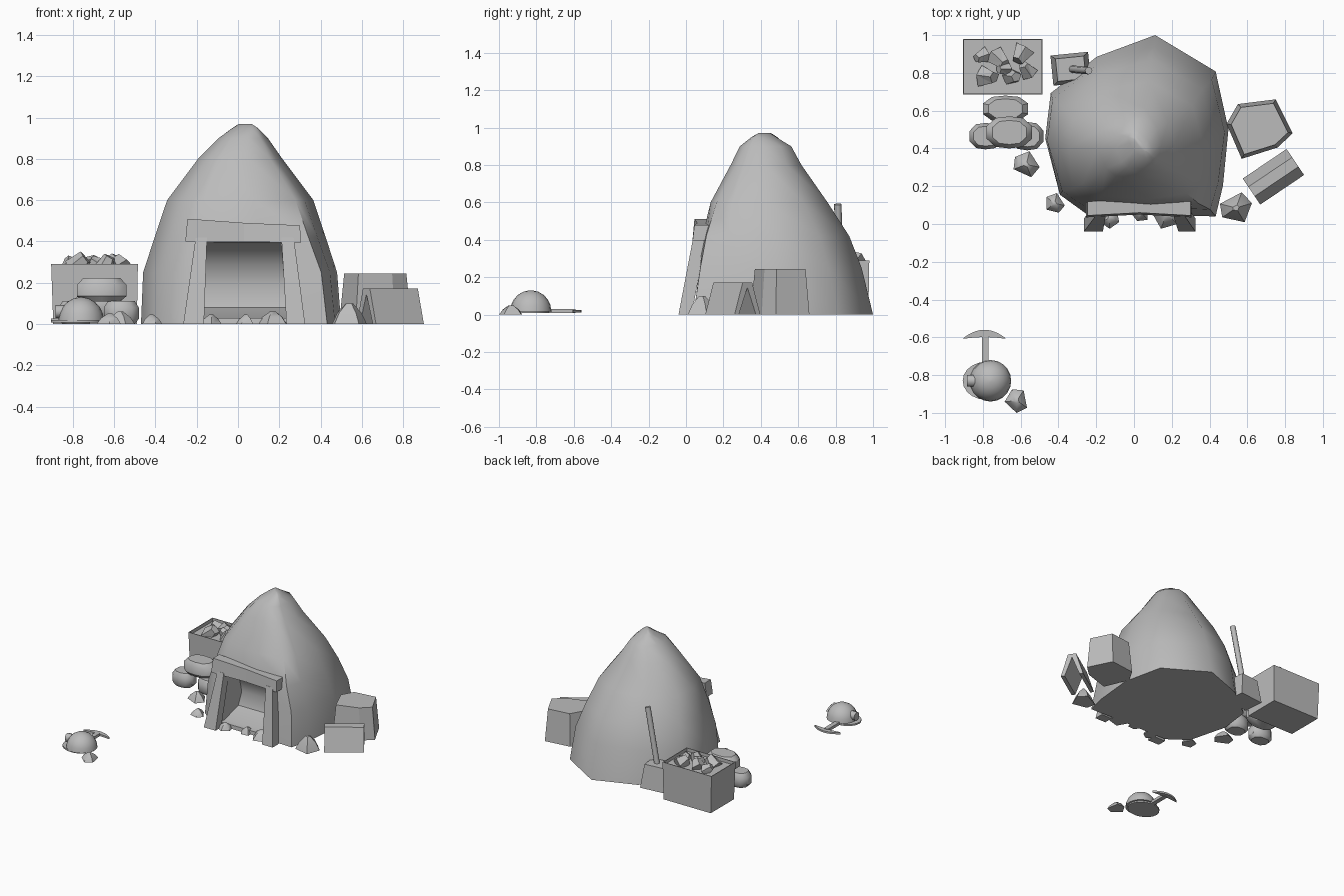
import bpy, bmesh, math, random
from mathutils import Vector, Matrix

cube = bpy.data.objects.get("Cube")
if cube:
    bpy.data.objects.remove(cube, do_unlink=True)

grey = bpy.data.materials.new("stone_grey")
grey.use_nodes = True
tone = (0.5, 0.5, 0.5, 1)
grey.diffuse_color = tone
grey.node_tree.nodes["Principled BSDF"].inputs["Base Color"].default_value = tone


def finish(name, bm, smooth=None):
    bmesh.ops.recalc_face_normals(bm, faces=bm.faces)
    mesh = bpy.data.meshes.new(name)
    bm.to_mesh(mesh)
    bm.free()
    mesh.materials.append(grey)
    ob = bpy.data.objects.new(name, mesh)
    bpy.context.collection.objects.link(ob)
    if smooth:
        shade(ob, smooth)
    return ob


def shade(ob, degrees):
    bpy.ops.object.select_all(action='DESELECT')
    ob.select_set(True)
    bpy.context.view_layer.objects.active = ob
    bpy.ops.object.shade_smooth_by_angle(angle=math.radians(degrees))


def loft(name, rings, smooth=None):
    """Skin a stack of equal-sized rings and close both ends."""
    bm = bmesh.new()
    loops = [[bm.verts.new(p) for p in ring] for ring in rings]
    n = len(loops[0])
    for a, b in zip(loops, loops[1:]):
        for i in range(n):
            j = (i + 1) % n
            bm.faces.new((a[i], a[j], b[j], b[i]))
    bm.faces.new(loops[0])
    bm.faces.new(loops[-1])
    return finish(name, bm, smooth)


def rect(x0, x1, y0, y1, z):
    return [(x0, y0, z), (x1, y0, z), (x1, y1, z), (x0, y1, z)]


def chunk(name, pos, size, seed):
    """Angular lump: a randomly turned, tapered and skewed block."""
    rng = random.Random(seed)
    bm = bmesh.new()
    bmesh.ops.create_cone(bm, cap_ends=True, segments=5, radius1=1, radius2=0.6, depth=1.5)
    turn = Matrix.Rotation(rng.uniform(0, 6), 3, 'Z') @ Matrix.Rotation(rng.uniform(0.4, 1.2), 3, 'X')
    for v in bm.verts:
        p = turn @ (v.co * rng.uniform(0.85, 1.1))
        v.co = [c + s * q for c, s, q in zip(pos, size, p)]
    bmesh.ops.triangulate(bm, faces=[f for f in bm.faces if len(f.verts) == 4])
    return finish(name, bm)


def ground_rock(name, x, y, radius, height, seed):
    """Low mound with a five-sided outline standing on the ground."""
    rng = random.Random(seed)
    turns = [seed + (k + rng.uniform(-0.2, 0.2)) * math.tau / 5 for k in range(5)]
    return loft(name, [[(x + radius * s * math.cos(a), y + radius * s * math.sin(a), height * h)
                        for a in turns] for h, s in ((0, 1), (0.55, 0.68), (1, 0.2))], 45)


def rod(name, a, b, radius, sides=8):
    a, b = Vector(a), Vector(b)
    bm = bmesh.new()
    turn = (b - a).to_track_quat('Z', 'Y').to_matrix().to_4x4()
    bmesh.ops.create_cone(bm, cap_ends=True, segments=sides, radius1=radius, radius2=radius,
                          depth=(b - a).length, matrix=Matrix.Translation((a + b) / 2) @ turn)
    return finish(name, bm, 50)


# Mountain: a footprint that narrows and rounds off as it rises to a short diagonal ridge
footprint = [(0.6, 1), (0.93, 0.8), (1, 0.48), (0.97, 0.17), (0.93, 0), (0.6, 0.01),
             (0.23, 0.01), (0.08, 0.12), (0, 0.43), (0.03, 0.68), (0.28, 0.88)]
levels = [(0, -0.47, 0.5, 0.04, 1), (0.25, -0.46, 0.48, 0.065, 0.94),
          (0.42, -0.405, 0.425, 0.08, 0.875), (0.6, -0.345, 0.365, 0.125, 0.76),
          (0.8, -0.195, 0.215, 0.235, 0.62), (0.9, -0.095, 0.145, 0.285, 0.565)]


def mountain_ring(z, x0, x1, y0, y1):
    ring, roundness = [], min(0.85, max(0, z - 0.15) * 1.1)
    for u, v in footprint:
        a = math.atan2(v - 0.5, u - 0.5)
        u += (0.5 + 0.5 * math.cos(a) - u) * roundness
        v += (0.5 + 0.5 * math.sin(a) - v) * roundness
        ring.append((x0 + u * (x1 - x0), y0 + v * (y1 - y0), z))
    return ring


def ridge_ring(z, length, width):
    ring = []
    for u, v in footprint:
        a = math.atan2(v - 0.5, u - 0.5) + math.radians(50)
        p = Matrix.Rotation(math.radians(-50), 2) @ Vector((length * math.cos(a), width * math.sin(a)))
        ring.append((0.035 + p.x, 0.42 + p.y, z))
    return ring


mountain = loft("mountain", [mountain_ring(*level) for level in levels]
                + [ridge_ring(0.948, 0.085, 0.045), ridge_ring(0.97, 0.045, 0.012)])

# Cave mouth hollowed out of the front as a shallow bowl
cave = [(-0.2, 0.02), (0.1, 0.03), (0.26, 0.08), (0.29, 0.18), (0.25, 0.29), (0.17, 0.39), (-0.2, 0.41)]
cutter = loft("cave_cutter", [[(x + lean * z, y, z) for y, z in cave]
                              for x, lean in ((-0.185, 0.08), (0.24, -0.08))])
cut = mountain.modifiers.new("cave", 'BOOLEAN')
cut.object = cutter
cut.solver = 'EXACT'
bpy.context.view_layer.objects.active = mountain
bpy.ops.object.modifier_apply(modifier="cave")
bpy.data.objects.remove(cutter, do_unlink=True)
shade(mountain, 55)

# Timber door frame
loft("right_post", [rect(-0.265, -0.165, -0.04, 0.03, 0), rect(-0.205, -0.15, 0.04, 0.11, 0.42)])
loft("left_post", [rect(0.235, 0.325, -0.04, 0.03, 0), rect(0.21, 0.27, 0.04, 0.11, 0.42)])
loft("lintel", [[(-0.255, 0.035, 0.4), (-0.255, 0.11, 0.4), (-0.245, 0.12, 0.51), (-0.245, 0.045, 0.51)],
                [(0.03, 0.05, 0.397), (0.03, 0.115, 0.397), (0.03, 0.125, 0.49), (0.03, 0.06, 0.49)],
                [(0.305, 0.035, 0.395), (0.305, 0.11, 0.395), (0.3, 0.12, 0.478), (0.3, 0.045, 0.478)]])

# Ore crate with thin walls, heaped with rocks
loft("ore_crate", [rect(-0.895, -0.49, 0.69, 0.975, 0), rect(-0.905, -0.485, 0.685, 0.98, 0.29),
                   rect(-0.9, -0.49, 0.69, 0.975, 0.29), rect(-0.9, -0.49, 0.69, 0.975, 0.265)])
heap = [(-0.81, 0.885, 0.043, 0.05), (-0.71, 0.87, 0.055, 0.055), (-0.6, 0.895, 0.055, 0.07),
        (-0.77, 0.78, 0.057, 0.065), (-0.64, 0.78, 0.05, 0.06), (-0.57, 0.82, 0.045, 0.05),
        (-0.69, 0.82, 0.04, 0.05)]
for i, (x, y, r, h) in enumerate(heap):
    chunk(f"ore_{i + 1}", (x, y, 0.29), (r, r, h), i)

# Small tapered box with a leaning pole
box = loft("pole_box", [rect(-0.1, 0.1, -0.08, 0.08, 0), rect(-0.075, 0.075, -0.06, 0.06, 0.18)])
box.location = (-0.335, 0.822, 0)
box.rotation_euler.z = 0.1
rod("leaning_pole", (-0.33, 0.82, 0.15), (-0.24, 0.812, 0.59), 0.02)

# Stacked sacks: chamfered, rounded blocks
sacks = [(-0.785, 0.465, 0.055, 0.085, 0.07), (-0.565, 0.465, 0.055, 0.085, 0.075),
         (-0.68, 0.61, 0.085, 0.12, 0.07), (-0.66, 0.485, 0.165, 0.12, 0.085)]
corners = [(1, -0.4), (1, 0.4), (0.6, 0.9), (0, 1), (-0.6, 0.9), (-1, 0.4),
           (-1, -0.4), (-0.6, -0.9), (0, -1), (0.6, -0.9)]
for i, (x, y, z, rx, ry) in enumerate(sacks):
    loft(f"sack_{i + 1}", [[(x + rx * s * u, y + ry * s * v, z + h) for u, v in corners]
                           for h, s in ((-0.055, 0.75), (-0.03, 1), (0.025, 1), (0.057, 0.75))], 40)

# Tapered block at the left side
block = [(0.49, 0.53), (0.55, 0.635), (0.75, 0.66), (0.84, 0.48), (0.76, 0.405), (0.57, 0.345)]
loft("side_block", [[(0.665 + (x - 0.665) * s, 0.51 + (y - 0.51) * s, z) for x, y in block]
                    for z, s in ((0, 1), (0.245, 0.86))])

# A-frame board: two planks leaning together
for side, name in ((1, "front_plank"), (-1, "back_plank")):
    plank = loft(name, [[(x, -side * 0.083, 0), (x, -side * 0.055, 0), (x, 0, 0.145),
                         (x, 0, 0.172), (x, -side * 0.03, 0.172)] for x in (-0.14, 0.14)])
    plank.location = (0.738, 0.25, 0)
    plank.rotation_euler.z = math.radians(34)

# Loose rocks on the ground
loose = [(-0.42, 0.11, 0.055, 0.045), (-0.13, 0.03, 0.055, 0.045), (0.04, 0.06, 0.05, 0.045),
         (0.17, 0.05, 0.08, 0.06), (0.54, 0.085, 0.088, 0.1), (-0.57, 0.315, 0.072, 0.06),
         (-0.62, -0.935, 0.065, 0.05)]
for i, (x, y, r, h) in enumerate(loose):
    ground_rock(f"loose_rock_{i + 1}", x, y, r, h, i + 20)

# Helmet: dome, brim and lamp
ring = [(math.cos(k * math.tau / 20), math.sin(k * math.tau / 20)) for k in range(20)]
loft("helmet_dome", [[(-0.76 + 0.11 * math.cos(t) * c, -0.83 + 0.11 * math.cos(t) * s,
                       0.018 + 0.112 * math.sin(t)) for c, s in ring]
                     for t in (0, 0.3, 0.6, 0.9, 1.2, 1.5)], 50)
loft("helmet_brim", [[(-0.785 + 0.122 * c, -0.83 + 0.1 * s, z) for c, s in ring] for z in (0.008, 0.02)], 50)
rod("helmet_lamp", (-0.885, -0.83, 0.06), (-0.83, -0.83, 0.06), 0.032, 10)

# Pickaxe lying flat
loft("pickaxe_handle", [rect(-0.805, -0.77, -0.76, -0.59, z) for z in (0.008, 0.03)])
arc = [(k / 5, 1 - (k / 5) ** 2) for k in range(-5, 6)]
outer = [(-0.792 + 0.113 * u, -0.605 + 0.045 * v) for u, v in arc]
inner = [(-0.792 + 0.105 * u, -0.607 + 0.008 * v) for u, v in reversed(arc)]
loft("pickaxe_head", [[(x, y, z) for x, y in outer + inner] for z in (0.012, 0.026)])
